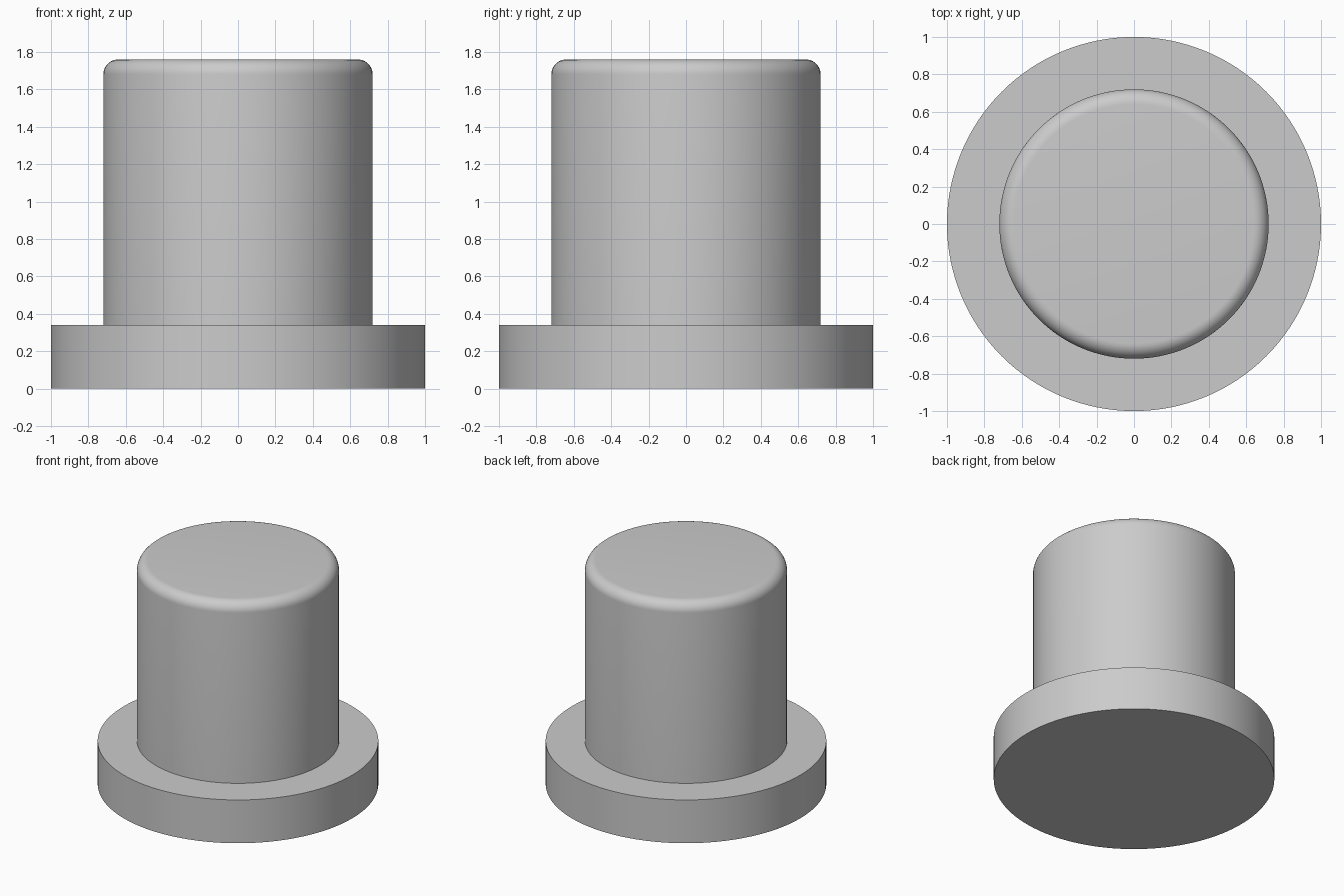
import bpy
import bmesh
import math

if "Cube" in bpy.data.objects:
    bpy.data.objects.remove(bpy.data.objects["Cube"], do_unlink=True)

SEGMENTS = 128
FLANGE_R, FLANGE_TOP = 1.0, 0.34
BODY_R, BODY_TOP, FILLET = 0.72, 1.76, 0.08

grey = bpy.data.materials.new("plain grey")
grey.use_nodes = True
colour = (0.6, 0.6, 0.6, 1)
grey.diffuse_color = colour
grey.node_tree.nodes["Principled BSDF"].inputs["Base Color"].default_value = colour

# Half profile: flange, body wall, rounded top rim
profile = [(0, 0), (FLANGE_R, 0), (FLANGE_R, FLANGE_TOP),
           (BODY_R, FLANGE_TOP)]
steps = 10
for i in range(steps + 1):
    a = math.pi / 2 * i / steps
    profile.append((BODY_R - FILLET + FILLET * math.cos(a),
                    BODY_TOP - FILLET + FILLET * math.sin(a)))
profile.append((0, BODY_TOP))

# Turn the profile around the z axis
bm = bmesh.new()
verts = [bm.verts.new((r, 0, z)) for r, z in profile]
edges = [bm.edges.new(pair) for pair in zip(verts, verts[1:])]
bmesh.ops.spin(bm, geom=verts + edges, cent=(0, 0, 0), axis=(0, 0, 1),
               angle=math.tau, steps=SEGMENTS, use_duplicate=False)
bmesh.ops.remove_doubles(bm, verts=bm.verts, dist=0.0001)
bmesh.ops.recalc_face_normals(bm, faces=bm.faces)
mesh = bpy.data.meshes.new("flanged_plug")
bm.to_mesh(mesh)
bm.free()
mesh.materials.append(grey)

plug = bpy.data.objects.new("flanged_plug", mesh)
bpy.context.collection.objects.link(plug)
bpy.ops.object.select_all(action="DESELECT")
plug.select_set(True)
bpy.context.view_layer.objects.active = plug
bpy.ops.object.shade_smooth_by_angle(angle=math.radians(30))
